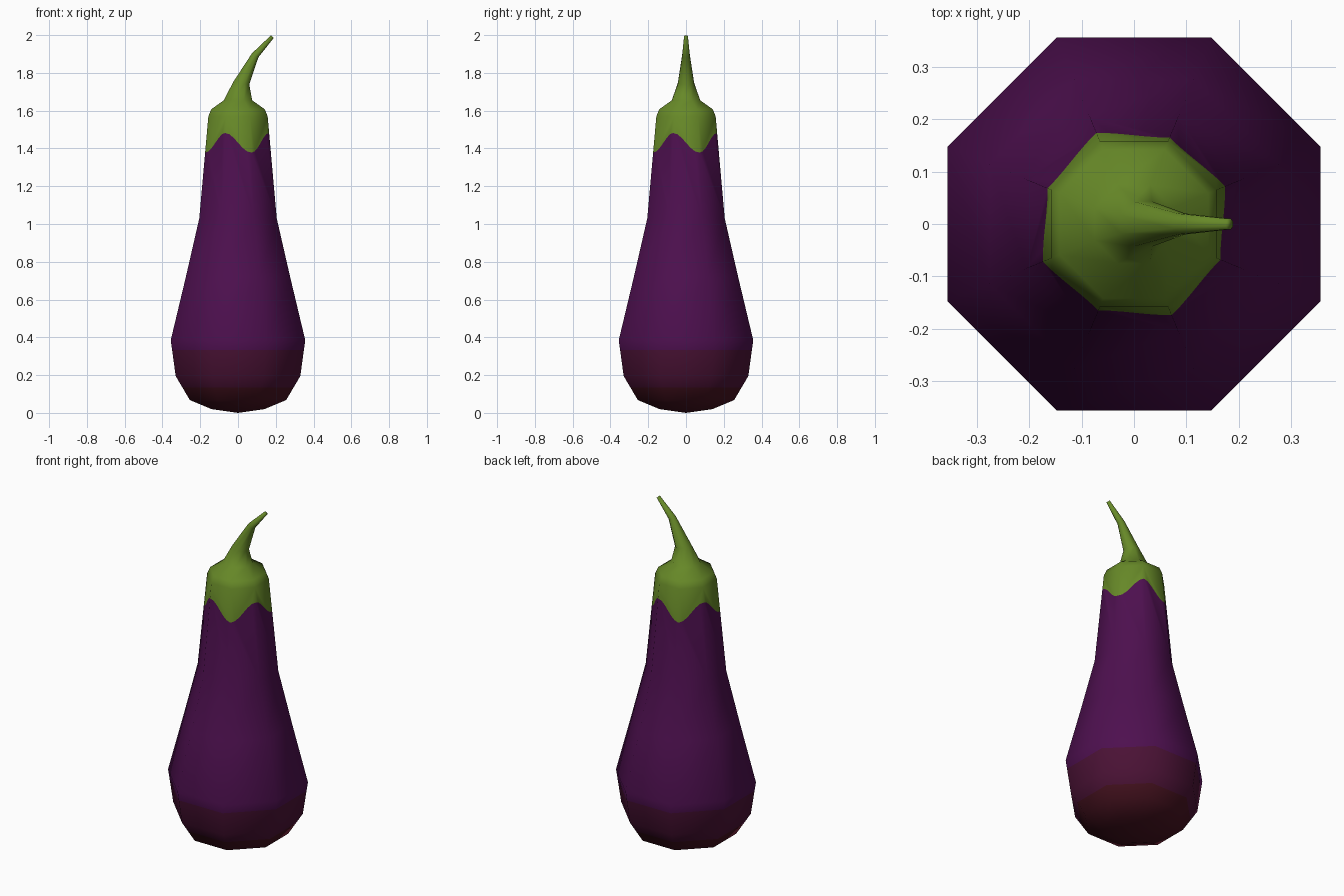
import bpy, bmesh, math

if "Cube" in bpy.data.objects:
    bpy.data.objects.remove(bpy.data.objects["Cube"])

def material(name, rgb):
    m = bpy.data.materials.new(name)
    m.diffuse_color = (*rgb, 1)
    m.use_nodes = True
    m.node_tree.nodes["Principled BSDF"].inputs["Base Color"].default_value = m.diffuse_color
    return m

PURPLE = material("aubergine purple", (0.075, 0.005, 0.078))
PLUM = material("plum band", (0.070, 0.006, 0.036))
MAROON = material("maroon base", (0.062, 0.006, 0.014))
GREEN = material("leaf green", (0.135, 0.250, 0.021))

N, SUB = 8, 6
C = math.cos(math.pi / N)

def corner(k):
    return math.radians(22.5 + 45 * k)

def ring(bm, a, z, cx=0, tilt=0):
    """Octagon of half-width a, optionally shifted and tilted toward +x."""
    r = a / C
    return [bm.verts.new((cx + r * math.cos(corner(k)) * math.cos(tilt),
                          r * math.sin(corner(k)),
                          z - r * math.cos(corner(k)) * math.sin(tilt))) for k in range(N)]

def bridge(bm, lo, hi):
    for k in range(N):
        j = (k + 1) % N
        bm.faces.new((lo[k], lo[j], hi[j], hi[k]))

def neck(z):
    """Half-width of the straight neck at height z."""
    return 0.205 + (0.157 - 0.205) * (z - 1.03) / (1.57 - 1.03)

def zigzag(bm):
    """Wavy edge of the cap, lying on the flat neck sides."""
    pts = []
    for k in range(N):
        for s in range(SUB):
            t = s / SUB
            wave = math.cos(math.pi * t) * (1 if k % 2 == 0 else -1)
            z = 1.43 - 0.052 * wave
            r = neck(z) / C
            a, b = corner(k), corner(k + 1)
            pts.append(bm.verts.new((r * ((1 - t) * math.cos(a) + t * math.cos(b)),
                                     r * ((1 - t) * math.sin(a) + t * math.sin(b)), z)))
    return pts

def side(pts, k):
    return [pts[(k * SUB + s) % len(pts)] for s in range(SUB + 1)]

def finish(bm, name, mats):
    bmesh.ops.recalc_face_normals(bm, faces=bm.faces)
    for f in bm.faces:
        f.smooth = True
    me = bpy.data.meshes.new(name)
    bm.to_mesh(me)
    bm.free()
    for m in mats:
        me.materials.append(m)
    ob = bpy.data.objects.new(name, me)
    bpy.context.collection.objects.link(ob)
    return ob

# Fruit body: octagonal profile from the base up to the wavy cap edge
bm = bmesh.new()
prof = [(0.14, 0.02), (0.255, 0.068), (0.33, 0.195), (0.356, 0.385), (0.276, 0.72), (0.205, 1.03)]
rings = [ring(bm, a, z) for a, z in prof]
pole = bm.verts.new((0, 0, 0.0))
for k in range(N):
    bm.faces.new((pole, rings[0][(k + 1) % N], rings[0][k]))
for lo, hi in zip(rings, rings[1:]):
    bridge(bm, lo, hi)
edge = zigzag(bm)
for k in range(N):
    bm.faces.new([rings[-1][k], rings[-1][(k + 1) % N]] + side(edge, k)[::-1])
# Colour bands by height
for h in (0.135, 0.333):
    bmesh.ops.bisect_plane(bm, geom=bm.verts[:] + bm.edges[:] + bm.faces[:],
                           plane_co=(0, 0, h), plane_no=(0, 0, 1))
for f in bm.faces:
    z = f.calc_center_median().z
    f.material_index = 2 if z < 0.135 else 1 if z < 0.333 else 0
finish(bm, "fruit_body", [PURPLE, PLUM, MAROON])

# Green cap and bent stem
bm = bmesh.new()
edge = zigzag(bm)
rings = [ring(bm, *p) for p in [
    (0.157, 1.57), (0.142, 1.607), (0.075, 1.655),
    (0.043, 1.745, 0.017, 0.15), (0.020, 1.893, 0.091, 0.55), (0.010, 1.992, 0.182, 0.75)]]
for k in range(N):
    bm.faces.new(side(edge, k) + [rings[0][(k + 1) % N], rings[0][k]])
for lo, hi in zip(rings, rings[1:]):
    bridge(bm, lo, hi)
bm.faces.new(rings[-1])
finish(bm, "cap_and_stem", [GREEN])
